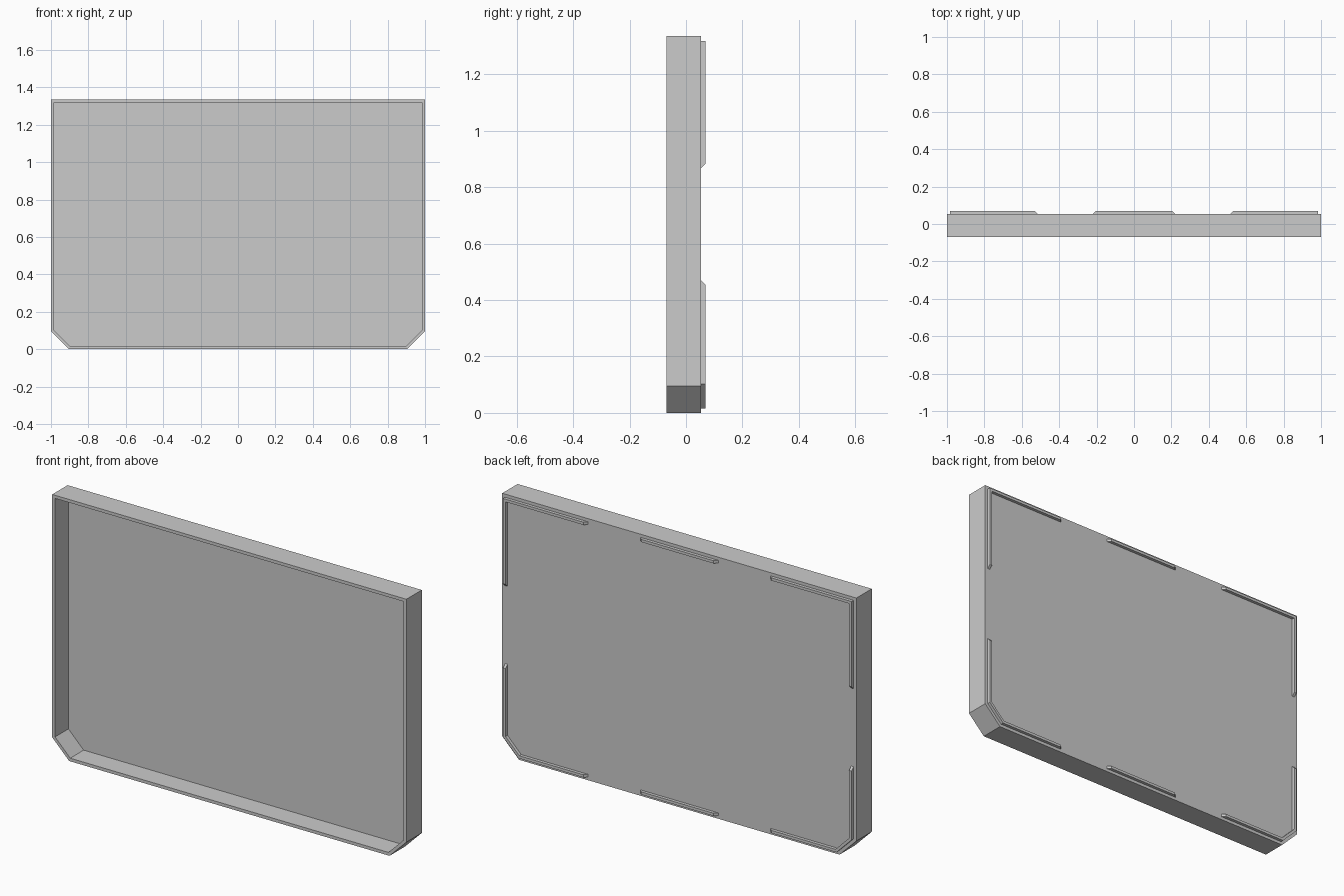
import bpy
import bmesh
from mathutils import Vector

cube = bpy.data.objects.get("Cube")
if cube:
    bpy.data.objects.remove(cube, do_unlink=True)

HEIGHT, CUT, WALL, RIB = 1.335, 0.095, 0.016, 0.014
FRONT, BACK, RIB_TOP = -0.07, 0.054, 0.07

grey = bpy.data.materials.new("plain grey")
grey.use_nodes = True
grey.diffuse_color = (0.6, 0.6, 0.6, 1)
grey.node_tree.nodes["Principled BSDF"].inputs["Base Color"].default_value = (0.6, 0.6, 0.6, 1)


def finish(name, bm):
    bmesh.ops.recalc_face_normals(bm, faces=bm.faces)
    mesh = bpy.data.meshes.new(name)
    bm.to_mesh(mesh)
    bm.free()
    mesh.materials.append(grey)
    obj = bpy.data.objects.new(name, mesh)
    bpy.context.collection.objects.link(obj)
    return obj


def half_outline(d):
    """Right half of the outline moved inward by d, from the bottom up."""
    k = CUT + d * 0.414
    return [(1 - k, d), (1 - d, k), (1 - d, HEIGHT - d)]


def outline(d):
    half = half_outline(d)
    return half + [(-x, z) for x, z in reversed(half)]


def loop(bm, points, y):
    return [bm.verts.new((x, y, z)) for x, z in points]


def bridge(bm, a, b):
    for i in range(len(a)):
        j = (i + 1) % len(a)
        bm.faces.new((a[i], a[j], b[j], b[i]))


# Open tray: outer wall, front rim, inner wall and back panel
bm = bmesh.new()
outer_back = loop(bm, outline(0), BACK)
outer_front = loop(bm, outline(0), FRONT)
inner_front = loop(bm, outline(WALL), FRONT)
inner_back = loop(bm, outline(WALL), BACK - WALL)
bm.faces.new(outer_back)
bridge(bm, outer_back, outer_front)
bridge(bm, outer_front, inner_front)
bridge(bm, inner_front, inner_back)
bm.faces.new(inner_back)
finish("tray", bm)


def rib(name, outer, inner, mirror=False):
    """Raised rib between two paths, with both ends sloped."""
    side = -1 if mirror else 1
    slope = RIB_TOP - BACK

    def crest(path):
        p = [Vector(v) for v in path]
        start = p[0] + (p[1] - p[0]).normalized() * slope
        end = p[-1] + (p[-2] - p[-1]).normalized() * slope
        return [start] + p[1:-1] + [end]

    bm = bmesh.new()
    rows = []
    for path, y in ((outer, BACK), (crest(outer), RIB_TOP), (crest(inner), RIB_TOP), (inner, BACK)):
        rows.append(loop(bm, [(side * x, z) for x, z in path], y))
    for i in range(4):
        a, b = rows[i], rows[(i + 1) % 4]
        for n in range(len(a) - 1):
            bm.faces.new((a[n], a[n + 1], b[n + 1], b[n]))
    for end in (0, -1):
        bm.faces.new([row[end] for row in rows])
    finish(name, bm)


def lower_path(d):
    a, b, _ = half_outline(d)
    return [(0.515, d), a, b, (1 - d, 0.47)]


def upper_path(d):
    return [(1 - d, 0.868), (1 - d, HEIGHT - d), (0.515, HEIGHT - d)]


# Corner ribs on the back
for label, mirror in (("left", False), ("right", True)):
    for level, path in (("lower", lower_path), ("upper", upper_path)):
        rib(f"{level}_{label}_corner_rib", path(WALL), path(WALL + RIB), mirror)

# Middle ribs on the back
for level, z, step in (("lower", WALL, RIB), ("upper", HEIGHT - WALL, -RIB)):
    rib(f"{level}_middle_rib", [(-0.22, z), (0.22, z)], [(-0.22, z + step), (0.22, z + step)])
